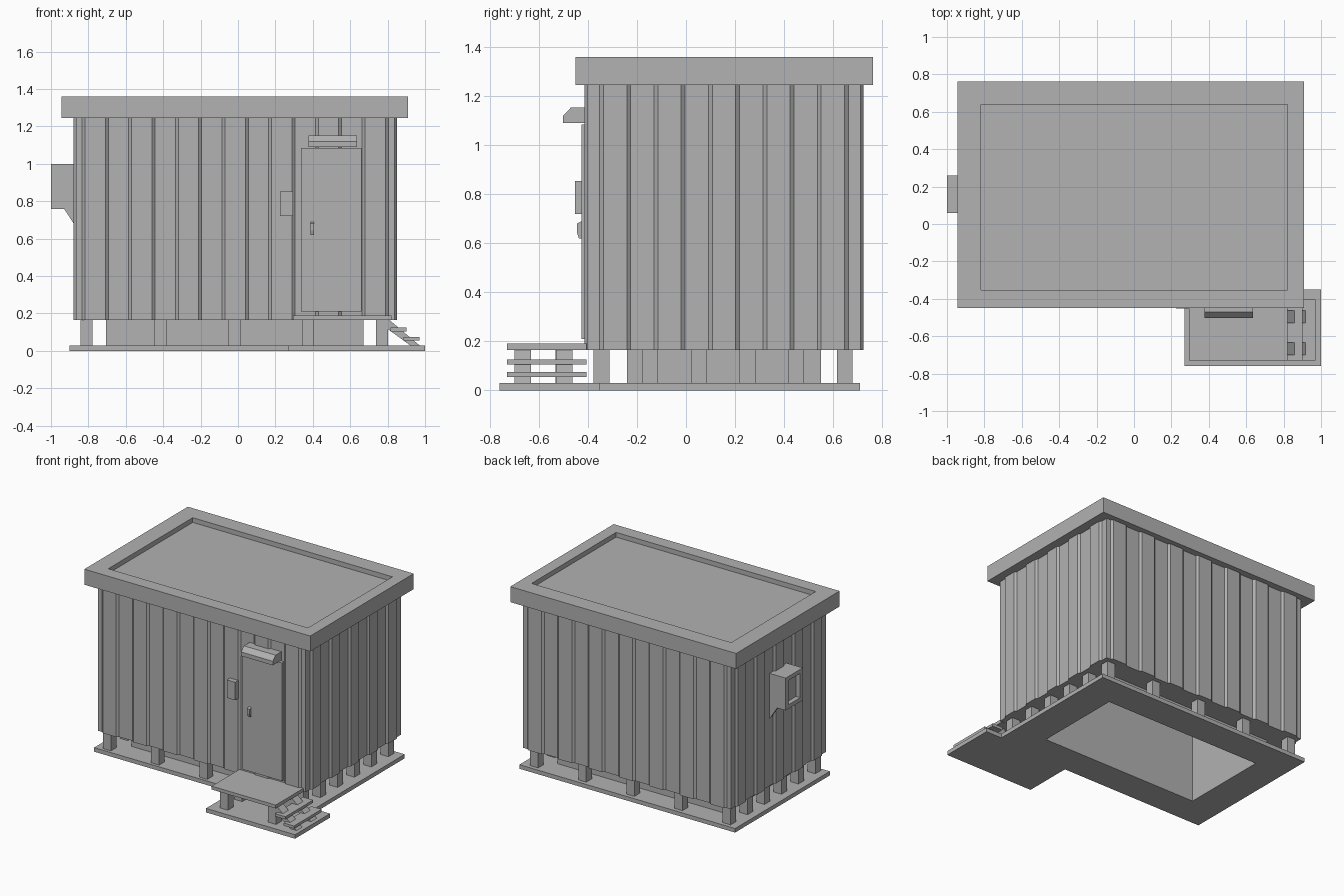
import bpy
import bmesh
from mathutils import Vector

cube = bpy.data.objects.get("Cube")
if cube:
    bpy.data.objects.remove(cube, do_unlink=True)

grey = bpy.data.materials.new("plain grey")
grey.use_nodes = True
grey.diffuse_color = (0.445, 0.445, 0.445, 1)
grey.node_tree.nodes["Principled BSDF"].inputs["Base Color"].default_value = grey.diffuse_color


def finish(name, bm):
    bmesh.ops.recalc_face_normals(bm, faces=bm.faces)
    mesh = bpy.data.meshes.new(name)
    bm.to_mesh(mesh)
    bm.free()
    mesh.materials.append(grey)
    obj = bpy.data.objects.new(name, mesh)
    bpy.context.collection.objects.link(obj)
    return obj


def prism(name, outline, axis, low, high):
    """Extrude a 2D outline along one axis; outline uses the other two in order."""
    def place(p, depth):
        co = list(p)
        co.insert("xyz".index(axis), depth)
        return Vector(co)
    bm = bmesh.new()
    base = bm.faces.new([bm.verts.new(place(p, low)) for p in outline])
    top = bmesh.ops.extrude_face_region(bm, geom=[base], use_keep_orig=True)["geom"]
    shift = place((0, 0), high - low)
    bmesh.ops.translate(bm, vec=shift, verts=[v for v in top if isinstance(v, bmesh.types.BMVert)])
    return finish(name, bm)


def box(name, x0, x1, y0, y1, z0, z1):
    return prism(name, [(x0, y0), (x1, y0), (x1, y1), (x0, y1)], "z", z0, z1)


def cut(obj, cutter):
    mod = obj.modifiers.new("opening", "BOOLEAN")
    mod.operation = "DIFFERENCE"
    mod.solver = "EXACT"
    mod.object = cutter


def make_cutter(name, *size):
    obj = box(name, *size)
    obj.hide_render = True
    obj.display_type = "WIRE"
    return obj


CX, CY = -0.015, 0.155        # centre of the cabin
HX, HY = 0.865, 0.57          # half size over the ribs
FLOOR, EAVES = 0.165, 1.245
DEPTH, SLANT = 0.013, 0.008   # rib depth and half width of its sloping flank


def ribbed_side(half, ribs, pitch):
    """Offsets along a wall paired with recess depth, corners recessed."""
    pts = [(-half + DEPTH, DEPTH)]
    start = -pitch * (2 * ribs - 1) / 2
    for i in range(2 * ribs):
        s = start + i * pitch
        ends = (DEPTH, 0) if i % 2 == 0 else (0, DEPTH)
        pts += [(s - SLANT, ends[0]), (s + SLANT, ends[1])]
    return pts


# Corrugated cabin walls
long_side = ribbed_side(HX, 7, 0.1247)
short_side = ribbed_side(HY, 5, 0.111)
outline = [(CX + s, CY - HY + d) for s, d in long_side]
outline += [(CX + HX - d, CY + s) for s, d in short_side]
outline += [(CX - s, CY + HY - d) for s, d in long_side]
outline += [(CX - HX + d, CY - s) for s, d in short_side]
walls = prism("ribbed_walls", outline, "z", FLOOR, EAVES)

# Foundation slab with porch extension, and crawl space skirt
slab = prism("foundation_slab", [(-0.9, -0.4), (0.27, -0.4), (0.27, -0.76), (1, -0.76),
                                 (1, -0.35), (0.87, -0.35), (0.87, 0.71), (-0.9, 0.71)], "z", 0, 0.03)
skirt = box("crawl_space_skirt", -0.705, 0.67, -0.24, 0.55, 0.03, FLOOR)

# Open shaft from the underside up into the cabin
shaft = make_cutter("shaft_cutter", -0.66, 0.625, -0.175, 0.485, -0.1, 1.2)
for part in (slab, skirt, walls):
    cut(part, shaft)

# Roof with a shallow recessed top
roof = box("roof", -0.945, 0.908, -0.45, 0.762, EAVES, 1.36)
cut(roof, make_cutter("roof_recess_cutter", -0.818, 0.82, -0.352, 0.638, 1.325, 1.5))

# Perimeter support posts
P = 0.0325
for i in range(5):
    for j in range(6):
        if i in (0, 4) or j in (0, 5):
            x, y = -0.81 + i * 0.395, -0.345 + j * 0.1985
            box("support_post", x - P, x + P, y - P, y + P, 0.03, FLOOR)

# Porch landing and its legs
box("porch_landing", 0.295, 0.82, -0.73, -0.405, FLOOR, 0.19)
for x in (0.375, 0.77):
    for y in (-0.667, -0.5):
        box("porch_leg", x - P, x + P, y - P, y + P, 0.03, FLOOR)

# Steps: two stringers and two treads
for y in (-0.7, -0.53):
    prism("step_stringer", [(0.79, 0.165), (0.79, 0.125), (0.92, 0.03), (0.97, 0.03), (0.81, 0.165)],
          "y", y, y + 0.067)
for x, z in ((0.815, 0.105), (0.885, 0.055)):
    box("step_tread", x, x + 0.085, -0.73, -0.405, z, z + 0.02)

# Door with handle, control box and light hood
box("door", 0.337, 0.66, -0.427, -0.4, 0.21, 1.085)
prism("door_handle", [(-0.425, 0.62), (-0.437, 0.62), (-0.445, 0.645), (-0.445, 0.68), (-0.425, 0.69)],
      "x", 0.387, 0.407)
box("control_box", 0.225, 0.293, -0.452, -0.4, 0.72, 0.853)
prism("door_hood", [(-0.4, 1.09), (-0.502, 1.09), (-0.502, 1.12), (-0.47, 1.153), (-0.4, 1.153)],
      "x", 0.377, 0.637)

# Wall unit with a recessed face and two brackets
unit = box("wall_unit", -1, -0.865, 0.06, 0.26, 0.76, 1.0)
cut(unit, make_cutter("unit_recess_cutter", -1.1, -0.965, 0.09, 0.23, 0.79, 0.97))
for y in (0.06, 0.24):
    prism("unit_bracket", [(-0.93, 0.76), (-0.865, 0.76), (-0.865, 0.66)], "y", y, y + 0.02)
